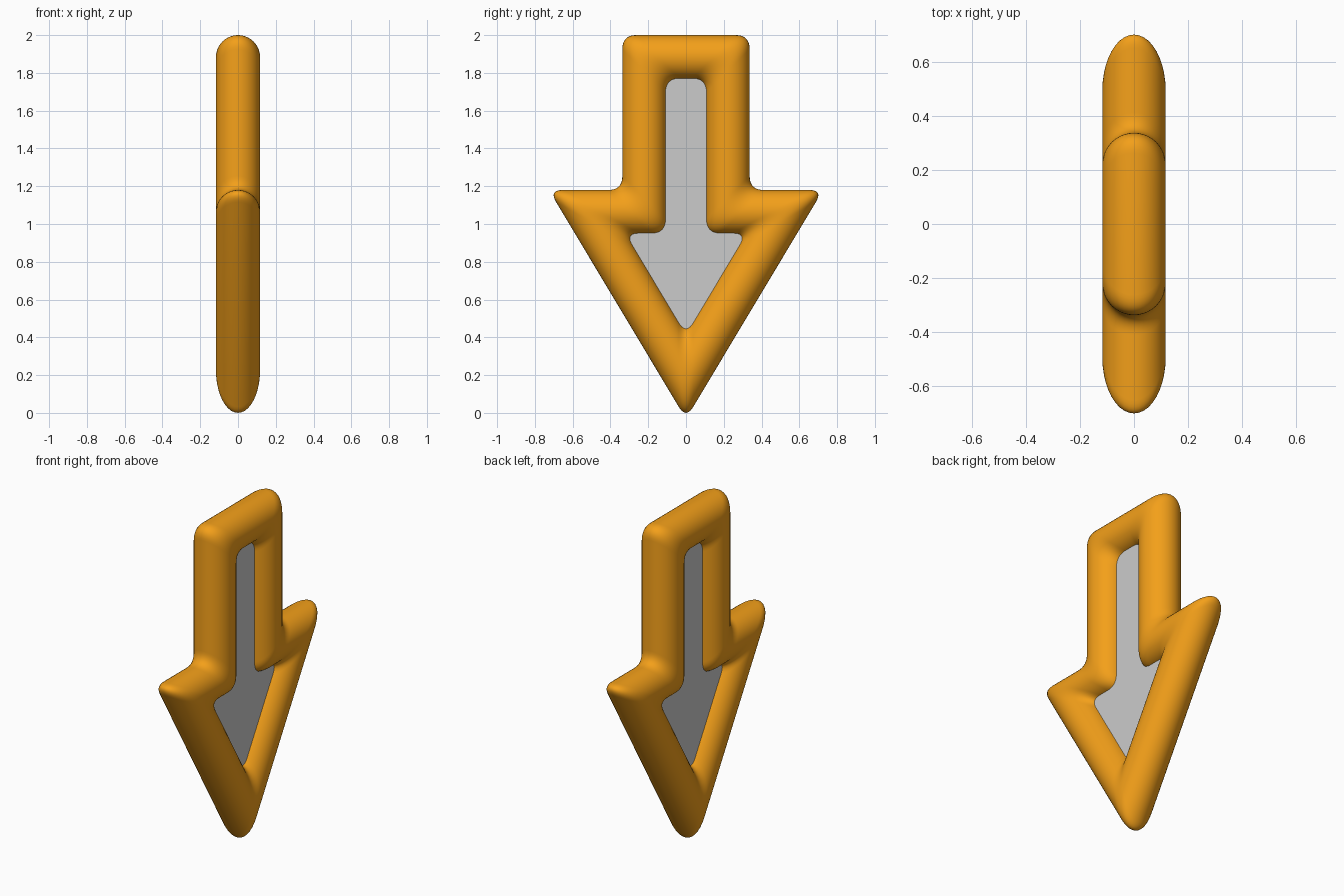
import bpy, bmesh, math
from mathutils import Vector

if "Cube" in bpy.data.objects:
    bpy.data.objects.remove(bpy.data.objects["Cube"])

R = 0.117          # tube radius
SETBACK = 0.075    # corner rounding distance
STEPS = 10         # points per rounded corner
SIDES = 40         # points around the tube
PANEL_HALF = 0.035

# Sharp outer outline of the arrow in (y, z), counter-clockwise
half = [(0.726, 1.18), (0.337, 1.18), (0.337, 2.0)]
outline = [Vector((0, -0.032))] + [Vector(p) for p in half] + \
          [Vector((-y, z)) for y, z in reversed(half)]


def inset(points, d):
    """Move every edge inwards by d, keeping mitred corners."""
    result = []
    for i, p in enumerate(points):
        a = (p - points[i - 1]).normalized()
        b = (points[(i + 1) % len(points)] - p).normalized()
        na, nb = Vector((-a.y, a.x)), Vector((-b.y, b.x))
        result.append(p + (na + nb) * d / (1 + na.dot(nb)))
    return result


def rounded(points):
    """Replace each corner by a short smooth curve."""
    result = []
    for i, p in enumerate(points):
        start = p + (points[i - 1] - p).normalized() * SETBACK
        end = p + (points[(i + 1) % len(points)] - p).normalized() * SETBACK
        for k in range(STEPS + 1):
            t = k / STEPS
            result.append(start * (1 - t) ** 2 + p * 2 * t * (1 - t) + end * t * t)
    return result


def finish(bm, name):
    bmesh.ops.recalc_face_normals(bm, faces=bm.faces)
    mesh = bpy.data.meshes.new(name)
    bm.to_mesh(mesh)
    bm.free()
    obj = bpy.data.objects.new(name, mesh)
    bpy.context.collection.objects.link(obj)
    return obj


# Round tube frame following the arrow outline
bm = bmesh.new()
loops = []
for s in range(SIDES):
    a = 2 * math.pi * s / SIDES
    curve = rounded(inset(outline, R - R * math.cos(a)))
    loops.append([bm.verts.new((R * math.sin(a), p.x, p.y)) for p in curve])
n = len(loops[0])
for s in range(SIDES):
    u, v = loops[s - 1], loops[s]
    for i in range(n):
        j = (i + 1) % n
        bm.faces.new((u[i], u[j], v[j], v[i]))
frame = finish(bm, "arrow_frame")
for poly in frame.data.polygons:
    poly.use_smooth = True
orange = bpy.data.materials.new("orange")
orange.diffuse_color = (0.9, 0.35, 0.01, 1)
orange.use_nodes = True
orange.node_tree.nodes["Principled BSDF"].inputs["Base Color"].default_value = orange.diffuse_color
frame.data.materials.append(orange)

# Flat grey panel filling the frame, its edge buried in the tube
bm = bmesh.new()
edge = rounded(inset(outline, R * 1.5))
face = bm.faces.new([bm.verts.new((-PANEL_HALF, p.x, p.y)) for p in edge])
ext = bmesh.ops.extrude_face_region(bm, geom=[face], use_keep_orig=True)
moved = [g for g in ext["geom"] if isinstance(g, bmesh.types.BMVert)]
bmesh.ops.translate(bm, verts=moved, vec=(2 * PANEL_HALF, 0, 0))
finish(bm, "arrow_panel")
